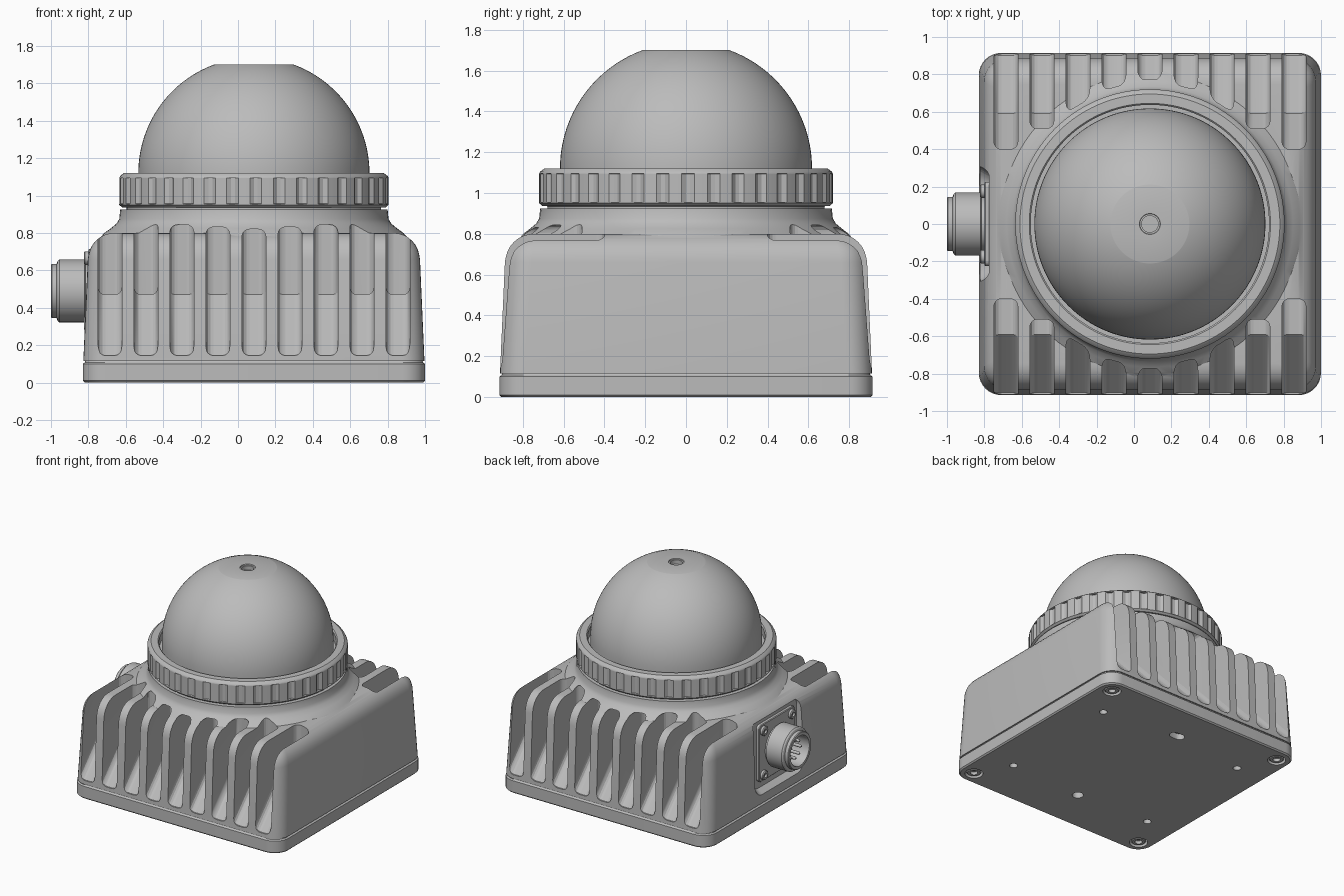
import bpy, bmesh
from math import sin, cos, pi, radians, sqrt
from mathutils import Matrix, Vector

cube = bpy.data.objects.get("Cube")
if cube:
    bpy.data.objects.remove(cube, do_unlink=True)

CX = 0.085            # housing axis
GREY = (0.5, 0.5, 0.5, 1)
mat = bpy.data.materials.new("housing_grey")
mat.use_nodes = True
mat.diffuse_color = GREY
bsdf = mat.node_tree.nodes["Principled BSDF"]
bsdf.inputs["Base Color"].default_value = GREY
bsdf.inputs["Roughness"].default_value = 0.6


def finish(name, bm):
    bmesh.ops.recalc_face_normals(bm, faces=bm.faces)
    me = bpy.data.meshes.new(name)
    bm.to_mesh(me)
    bm.free()
    me.materials.append(mat)
    ob = bpy.data.objects.new(name, me)
    bpy.context.collection.objects.link(ob)
    return ob


def activate(ob):
    bpy.ops.object.select_all(action='DESELECT')
    ob.select_set(True)
    bpy.context.view_layer.objects.active = ob


def smooth(ob, angle=32):
    activate(ob)
    bpy.ops.object.shade_smooth_by_angle(angle=radians(angle))


def add_loft(bm, rings, matrix=Matrix()):
    """Skin equal-length rings and cap both ends."""
    rows = [[bm.verts.new(matrix @ Vector(p)) for p in r] for r in rings]
    n = len(rows[0])
    for a, b in zip(rows, rows[1:]):
        for i in range(n):
            j = (i + 1) % n
            bm.faces.new((a[i], a[j], b[j], b[i]))
    bm.faces.new(rows[0][::-1])
    bm.faces.new(rows[-1])


def circle(r, z, n=96):
    return [(r * cos(2 * pi * i / n), r * sin(2 * pi * i / n), z) for i in range(n)]


def lathe(name, profile, matrix, n=96):
    bm = bmesh.new()
    add_loft(bm, [circle(r, z, n) for r, z in profile], matrix)
    ob = finish(name, bm)
    smooth(ob)
    return ob


def round_rect(half, rad, z, seg=8):
    pts = []
    for q, (sx, sy) in enumerate(((1, 1), (-1, 1), (-1, -1), (1, -1))):
        for i in range(seg + 1):
            a = (q + i / seg) * pi / 2
            pts.append((sx * (half - rad) + rad * cos(a),
                        sy * (half - rad) + rad * sin(a), z))
    return pts


def cut(target, cutter, op='DIFFERENCE'):
    mod = target.modifiers.new("boolean", 'BOOLEAN')
    mod.operation, mod.solver, mod.object = op, 'EXACT', cutter
    activate(target)
    bpy.ops.object.modifier_apply(modifier=mod.name)
    bpy.data.objects.remove(cutter, do_unlink=True)


axis = Matrix.Translation((CX, 0, 0))

# Housing: tapered rounded block with soft shoulders
rings = [round_rect(0.912, 0.12, 0.115), round_rect(0.888, 0.13, 0.66)]
SH = 0.14
for i in range(1, 9):
    a = i / 8 * pi / 2
    inset = SH * (1 - cos(a))
    rings.append(round_rect(0.886 - inset, 0.13 - inset * 0.5, 0.66 + SH * sin(a)))
bm = bmesh.new()
add_loft(bm, rings, axis)
housing = finish("housing", bm)

# Flared neck merged into the housing
neck = lathe("neck", [(0.8, 0.5), (0.83, 0.765), (0.80, 0.80), (0.765, 0.825),
                      (0.735, 0.85), (0.72, 0.875), (0.715, 0.925)], axis)
cut(housing, neck, 'UNION')

# Cooling slots on front and back
bm = bmesh.new()
for side in (-1, 1):
    for k in range(-4, 5):
        top, end = {4: (1.0, 0.40), 3: (0.885, 0.51)}.get(
            abs(k), (0.82 + 0.012 * abs(k), 0.59))
        part = bmesh.new()
        outline = [(1.1, 0.145), (0.9, 0.145), (0.59, 0.47), (end, 0.47), (end, top), (1.1, top)]
        if end == 0.59:
            del outline[3]
        half = 0.064
        x = CX + k * 0.1925
        add_loft(part, [[(x + s * half, side * y, z) for y, z in outline] for s in (-1, 1)])
        bmesh.ops.recalc_face_normals(part, faces=part.faces)
        edges = [e for e in part.edges
                 if abs(e.verts[0].co.x - e.verts[1].co.x) < 1e-5
                 and min(abs(v.co.y) for v in e.verts) < 1.05]
        bmesh.ops.bevel(part, geom=edges, offset=0.04, segments=4, profile=0.5, affect='EDGES')
        tmp = bpy.data.meshes.new("slot")
        part.to_mesh(tmp)
        part.free()
        bm.from_mesh(tmp)
        bpy.data.meshes.remove(tmp)
cut(housing, finish("slot_cutter", bm))

# Connector pocket on the right side
bm = bmesh.new()
to_side = Matrix.Translation((0, 0, 0.49)) @ Matrix.Rotation(-pi / 2, 4, 'Y')
add_loft(bm, [round_rect(0.28, 0.08, 0.775), round_rect(0.33, 0.1, 0.86),
              round_rect(0.33, 0.1, 1.1)], to_side)
cut(housing, finish("pocket_cutter", bm))
smooth(housing)

# Base plate with screw recesses and mounting holes
bm = bmesh.new()
add_loft(bm, [round_rect(0.905, 0.115, 0), round_rect(0.915, 0.12, 0.01),
              round_rect(0.915, 0.12, 0.1), round_rect(0.905, 0.115, 0.107),
              round_rect(0.9, 0.11, 0.12)], axis)
base = finish("base_plate", bm)
corners = [(sx, sy) for sx in (-1, 1) for sy in (-1, 1)]
holes = [(sx * 0.8, sy * 0.8, 0.068) for sx, sy in corners]
holes += [(sx * 0.65, sy * 0.52, 0.03) for sx, sy in corners]
holes += [(0, -0.55, 0.042)]
bm = bmesh.new()
for x, y, r in holes:
    add_loft(bm, [circle(r, -0.05, 24), circle(r, 0.05, 24)], Matrix.Translation((CX + x, y, 0)))
# Elongated locating hole
slot = [(x * 1.0 + (0.025 if x > 0 else -0.025), y, z) for x, y, z in circle(0.038, 0, 24)]
add_loft(bm, [[(x, y, z) for x, y, _ in slot] for z in (-0.05, 0.05)],
         Matrix.Translation((CX, 0.6, 0)))
cut(base, finish("hole_cutter", bm))
smooth(base)

# Base screws with socket heads
for i, (sx, sy) in enumerate(corners):
    lathe(f"base_screw_{i + 1}", [(0.055, 0.05), (0.055, 0.012), (0.048, 0.005),
                                  (0.028, 0.005), (0.028, 0.03)],
          Matrix.Translation((CX + sx * 0.8, sy * 0.8, 0)), 24)

# Clamp ring with grip grooves
GRIPS, STEP = 36, 6
n = GRIPS * STEP


def ring_row(r, z, depth=0.0):
    return [((r - (depth if i % STEP in (0, 1) else 0)) * cos(2 * pi * i / n),
             (r - (depth if i % STEP in (0, 1) else 0)) * sin(2 * pi * i / n), z)
            for i in range(n)]


bm = bmesh.new()
add_loft(bm, [ring_row(0.68, 0.90), ring_row(0.68, 0.935), ring_row(0.705, 0.937),
              ring_row(0.72, 0.95), ring_row(0.72, 0.955), ring_row(0.72, 0.957, 0.014),
              ring_row(0.72, 1.093, 0.014), ring_row(0.72, 1.095), ring_row(0.715, 1.105),
              ring_row(0.695, 1.12), ring_row(0.645, 1.12), ring_row(0.637, 1.112),
              ring_row(0.637, 1.05)], axis)
smooth(finish("clamp_ring", bm))

# Dome with flat top and a small centre hole
R, ZC, FLAT = 0.618, 1.12, 0.21
end = sqrt(R * R - FLAT * FLAT)
profile = [(R, 1.04)]
for i in range(33):
    z = end * sin(i / 32 * pi / 2)
    profile.append((sqrt(R * R - z * z), ZC + z))
profile += [(0.056, ZC + end), (0.054, ZC + end - 0.008), (0.044, ZC + end - 0.008),
            (0.044, ZC + end - 0.04)]
lathe("dome", profile, axis, 128)

# Connector: flange, barrel with hollow end, pins and screws
bm = bmesh.new()
add_loft(bm, [round_rect(0.225, 0.03, 0.76), round_rect(0.225, 0.03, 0.795),
              round_rect(0.22, 0.025, 0.8)], to_side)
smooth(finish("connector_flange", bm))
lathe("connector_barrel", [(0.15, 0.77), (0.15, 0.815), (0.168, 0.82), (0.168, 0.955),
                           (0.16, 0.965), (0.145, 0.97), (0.145, 0.995), (0.14, 1.0),
                           (0.118, 1.0), (0.115, 0.995), (0.115, 0.86)], to_side, 64)
for i in range(8):
    a = i * pi / 4
    lathe(f"connector_pin_{i + 1}", [(0.012, 0.85), (0.012, 0.955), (0.006, 0.965)],
          to_side @ Matrix.Translation((0.07 * cos(a), 0.07 * sin(a), 0)), 12)
for i, (sx, sy) in enumerate(corners):
    lathe(f"connector_screw_{i + 1}", [(0.036, 0.79), (0.036, 0.818), (0.03, 0.824),
                                       (0.016, 0.824), (0.016, 0.808)],
          to_side @ Matrix.Translation((sx * 0.175, sy * 0.175, 0)), 20)
